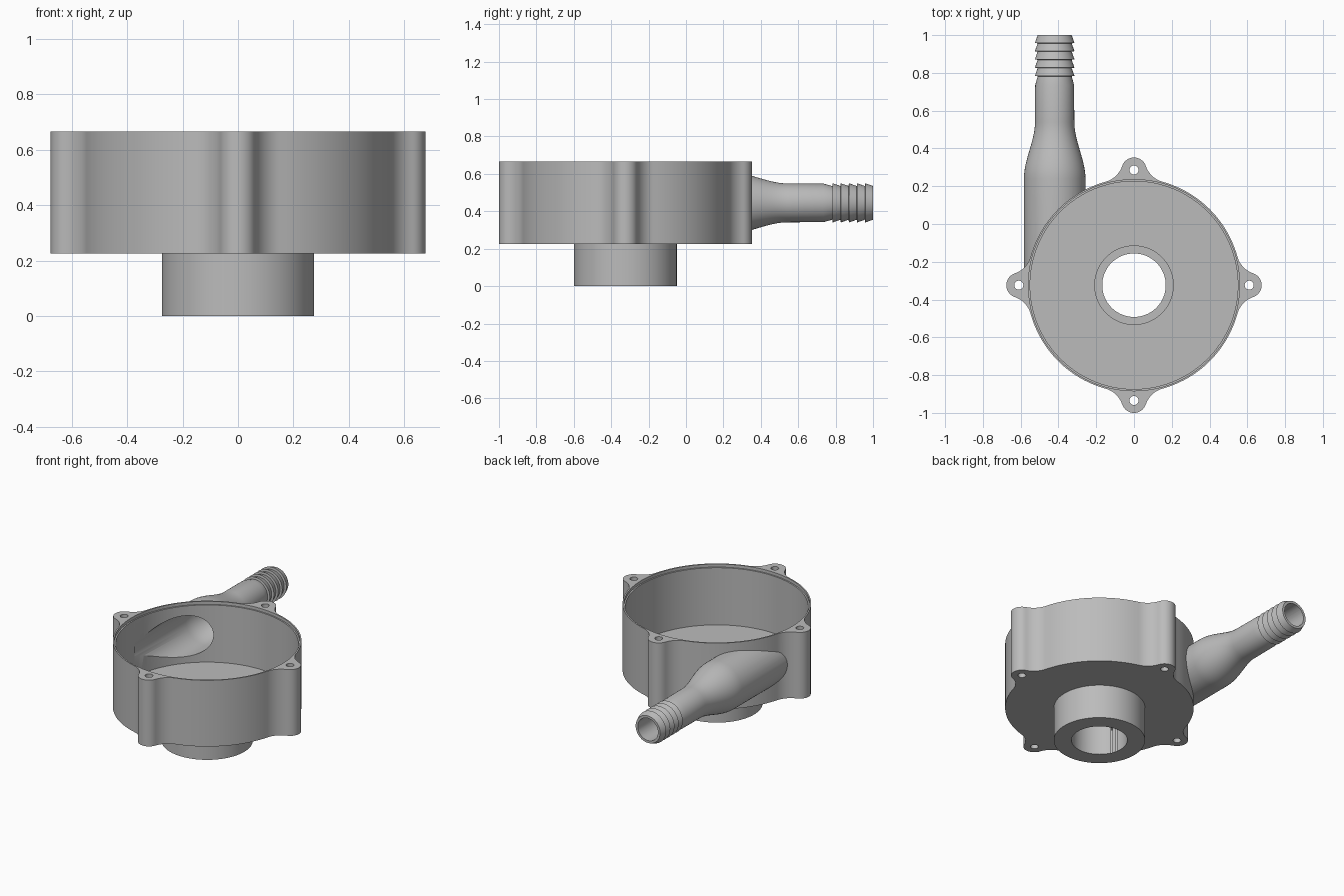
import bpy, bmesh, math
from mathutils import Matrix, Vector

cube = bpy.data.objects.get("Cube")
if cube:
    bpy.data.objects.remove(cube, do_unlink=True)

CY = -0.324                      # housing axis
R, EAR_D, EAR_R, FIL = 0.568, 0.61, 0.066, 0.13
Z0, Z1 = 0.225, 0.665
PORT = Vector((-0.42, 0, 0.445))  # outlet axis

grey = bpy.data.materials.new("plain grey")
grey.use_nodes = True
grey.diffuse_color = (0.5, 0.5, 0.5, 1)
grey.node_tree.nodes["Principled BSDF"].inputs["Base Color"].default_value = (0.5, 0.5, 0.5, 1)


def finish(bm, name):
    bmesh.ops.recalc_face_normals(bm, faces=bm.faces)
    me = bpy.data.meshes.new(name)
    bm.to_mesh(me)
    bm.free()
    me.materials.append(grey)
    ob = bpy.data.objects.new(name, me)
    bpy.context.collection.objects.link(ob)
    return ob


def lathe(name, profile, matrix, steps=96):
    """Revolve (radius, height) points about z, then place the result."""
    bm = bmesh.new()
    vs = [bm.verts.new((r, 0, h)) for r, h in profile]
    es = [bm.edges.new(p) for p in zip(vs, vs[1:])]
    bmesh.ops.spin(bm, geom=vs + es, cent=(0, 0, 0), axis=(0, 0, 1),
                   angle=2 * math.pi, steps=steps)
    bmesh.ops.remove_doubles(bm, verts=bm.verts, dist=1e-5)
    bmesh.ops.transform(bm, matrix=matrix, verts=bm.verts)
    return finish(bm, name)


def arc(cx, cy, r, a0, a1, n):
    return [Vector((cx + r * math.cos(a0 + (a1 - a0) * i / n),
                    cy + r * math.sin(a0 + (a1 - a0) * i / n), 0)) for i in range(n + 1)]


def eased(y0, r0, y1, r1, n=14):
    """Smooth S-shaped change of radius."""
    out = []
    for i in range(n + 1):
        t = i / n
        out.append((r0 + (r1 - r0) * t * t * (3 - 2 * t), y0 + (y1 - y0) * t))
    return out


# Housing outline: round body with four filleted screw ears
d = R + FIL
theta = math.acos((EAR_D ** 2 + d ** 2 - (EAR_R + FIL) ** 2) / (2 * EAR_D * d))
fx, fy = d * math.cos(theta), d * math.sin(theta)
phi = math.atan2(fy, fx - EAR_D)
after = arc(fx, fy, FIL, phi + math.pi, theta + math.pi, 12)
before = [Vector((p.x, -p.y, 0)) for p in reversed(after)]
sector = before[:-1] + arc(EAR_D, 0, EAR_R, -phi, phi, 16) + after[1:]
sector += arc(0, 0, R, theta, math.pi / 2 - theta, 24)[1:-1]

bm = bmesh.new()
ring = []
for k in range(4):
    turn = Matrix.Rotation(k * math.pi / 2, 3, 'Z')
    ring += [bm.verts.new(turn @ p + Vector((0, CY, Z0))) for p in sector]
face = bm.faces.new(ring)
top = bmesh.ops.extrude_face_region(bm, geom=[face])["geom"]
bmesh.ops.translate(bm, vec=(0, 0, Z1 - Z0),
                    verts=[v for v in top if isinstance(v, bmesh.types.BMVert)])
housing = finish(bm, "pump_housing")

upright = Matrix.Translation((0, CY, 0))
along_y = Matrix.Translation(PORT) @ Matrix.Rotation(-math.pi / 2, 4, 'X')

# Inlet neck under the floor
inlet = lathe("inlet_neck", [(0, 0), (0.275, 0), (0.275, 0.245), (0, 0.245)], upright)

# Tangential outlet tapering into a barbed hose tail
prof = [(0, -0.32), (0.163, -0.32)] + eased(0.24, 0.163, 0.54, 0.104)
prof += [(0.103, 0.735), (0.09, 0.782)]
barbs = 5
step = (1.0 - 0.782) / barbs
for i in range(barbs):
    y = 0.782 + i * step
    prof += [(0.105, y + 0.002), (0.09, y + step)]
prof.append((0, 1.0))
outlet = lathe("outlet_spout", prof, along_y, 64)

# Cutters: stepped chamber with inlet bore, outlet bore, screw holes
chamber = lathe("chamber_cutter", [(0, -0.1), (0.168, -0.1), (0.168, 0.2), (0.208, 0.2),
                                   (0.208, 0.265), (0.55, 0.265), (0.55, 0.645),
                                   (0.559, 0.645), (0.559, 0.8), (0, 0.8)], upright, 128)
bore = lathe("bore_cutter", [(0, -0.3), (0.136, -0.3)] + eased(0.24, 0.136, 0.54, 0.074)
             + [(0.074, 1.1), (0, 1.1)], along_y, 64)
holes = []
for k in range(4):
    a = k * math.pi / 2
    spot = Matrix.Translation((EAR_D * math.cos(a), CY + EAR_D * math.sin(a), 0))
    holes.append(lathe("screw_hole_cutter",
                       [(0, 0.1), (0.024, 0.1), (0.024, 0.8), (0, 0.8)], spot, 24))

# Join the solids, then hollow them out
bpy.ops.object.select_all(action='DESELECT')
bpy.context.view_layer.objects.active = housing
housing.select_set(True)
jobs = [(inlet, 'UNION'), (outlet, 'UNION')]
jobs += [(c, 'DIFFERENCE') for c in [chamber, bore] + holes]
for tool, op in jobs:
    tool.hide_render = True
    mod = housing.modifiers.new("cut", 'BOOLEAN')
    mod.operation, mod.object, mod.solver = op, tool, 'EXACT'
    bpy.ops.object.modifier_apply(modifier=mod.name)
    bpy.data.objects.remove(tool, do_unlink=True)

bpy.ops.object.shade_smooth_by_angle(angle=math.radians(30))
